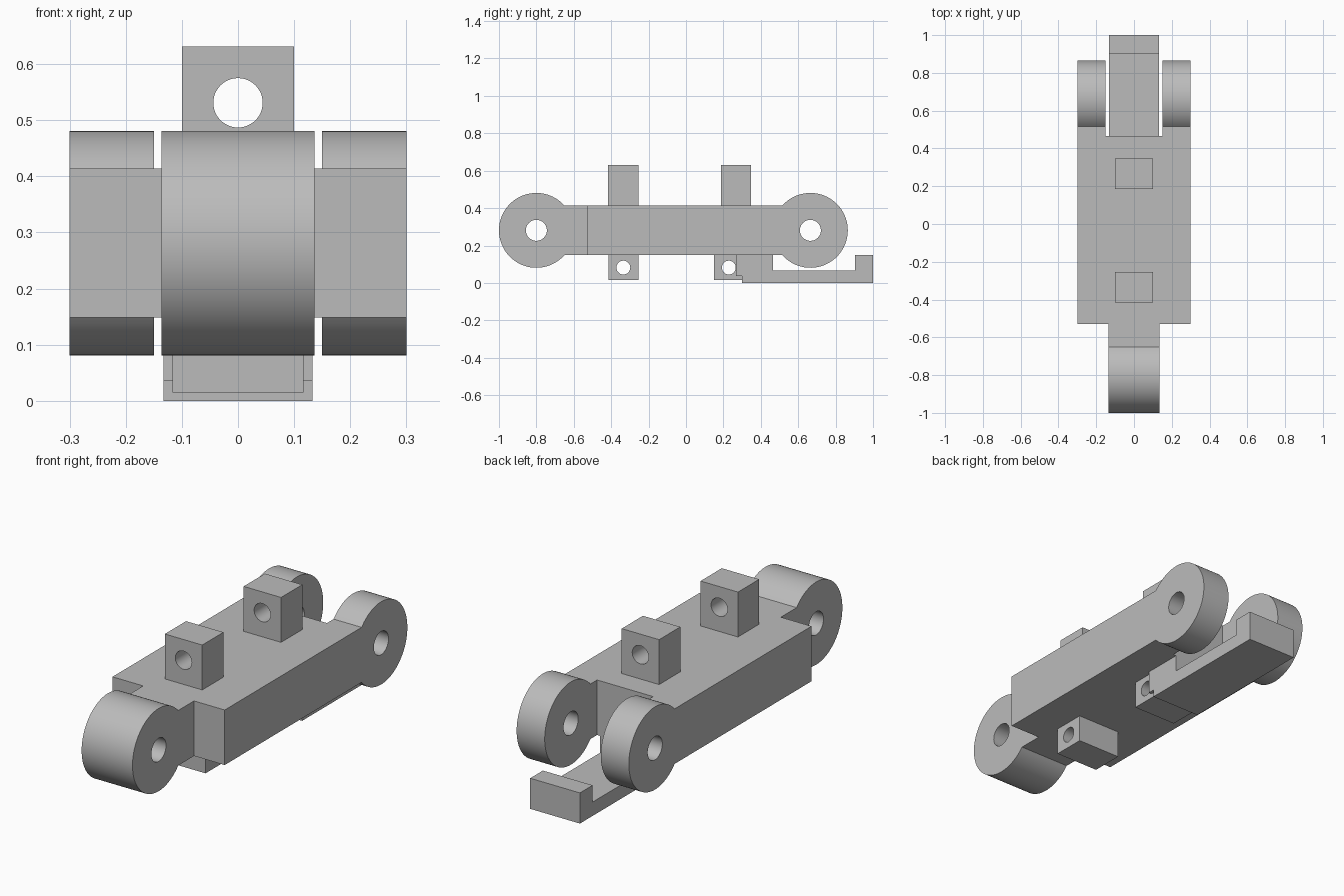
import bpy, bmesh, math
from mathutils import Matrix

cube = bpy.data.objects.get("Cube")
if cube:
    bpy.data.objects.remove(cube, do_unlink=True)

grey = bpy.data.materials.new("light_grey")
grey.use_nodes = True
colour = (0.5, 0.5, 0.5, 1)
grey.diffuse_color = colour
grey.node_tree.nodes["Principled BSDF"].inputs["Base Color"].default_value = colour


def make_object(name, bm):
    bmesh.ops.recalc_face_normals(bm, faces=bm.faces)
    mesh = bpy.data.meshes.new(name)
    bm.to_mesh(mesh)
    bm.free()
    mesh.materials.append(grey)
    obj = bpy.data.objects.new(name, mesh)
    bpy.context.collection.objects.link(obj)
    return obj


def extrude_side(name, points, half_width):
    """Extrude a (y, z) side profile symmetrically along x."""
    bm = bmesh.new()
    face = bm.faces.new([bm.verts.new((-half_width, y, z)) for y, z in points])
    geom = bmesh.ops.extrude_face_region(bm, geom=[face])["geom"]
    verts = [v for v in geom if isinstance(v, bmesh.types.BMVert)]
    bmesh.ops.translate(bm, verts=verts, vec=(2 * half_width, 0, 0))
    return make_object(name, bm)


def box(name, x0, x1, y0, y1, z0, z1):
    obj = extrude_side(name, [(y0, z0), (y1, z0), (y1, z1), (y0, z1)], (x1 - x0) / 2)
    obj.data.transform(Matrix.Translation(((x0 + x1) / 2, 0, 0)))
    return obj


def hole(axis, centre, radius, length):
    bm = bmesh.new()
    turn = Matrix.Rotation(math.pi / 2, 4, "Y" if axis == "X" else "X")
    bmesh.ops.create_cone(bm, cap_ends=True, segments=48, radius1=radius, radius2=radius,
                          depth=length, matrix=Matrix.Translation(centre) @ turn)
    return make_object("hole_cutter", bm)


def cut(obj, cutters):
    bpy.ops.object.select_all(action="DESELECT")
    bpy.context.view_layer.objects.active = obj
    obj.select_set(True)
    for cutter in cutters:
        cutter.hide_render = True
        mod = obj.modifiers.new("cut", "BOOLEAN")
        mod.operation, mod.solver, mod.object = "DIFFERENCE", "EXACT", cutter
        bpy.ops.object.modifier_apply(modifier=mod.name)
        bpy.data.objects.remove(cutter, do_unlink=True)
    bpy.ops.object.shade_smooth_by_angle(angle=math.radians(30))


# Link body: flat bar with a round eye at each end
FRONT, REAR, AXLE, EYE = -0.8, 0.665, 0.281, 0.2
BOTTOM, TOP = 0.148, 0.414
meet = math.asin((TOP - AXLE) / EYE)


def eye_arc(y, start, steps=72):
    sweep = 2 * (math.pi - meet)
    angles = [start + sweep * i / steps for i in range(steps + 1)]
    return [(y + EYE * math.cos(a), AXLE + EYE * math.sin(a)) for a in angles]


profile = eye_arc(FRONT, meet) + eye_arc(REAR, math.pi + meet)
body = extrude_side("link_body", profile, 0.3)
cut(body, [
    box("rear_slot_cutter", -0.15, 0.15, 0.465, 1.2, -0.2, 0.8),
    box("left_shoulder_cutter", 0.136, 0.5, -1.2, -0.53, -0.2, 0.8),
    box("right_shoulder_cutter", -0.5, -0.136, -1.2, -0.53, -0.2, 0.8),
    hole("X", (0, FRONT, AXLE), 0.056, 1),
    hole("X", (0, REAR, AXLE), 0.056, 1),
])

# Upper posts, drilled front to back
for name, y in (("front_post", -0.335), ("rear_post", 0.267)):
    post = box(name, -0.1, 0.1, y - 0.081, y + 0.081, TOP, 0.631)
    cut(post, [hole("Y", (0, y, 0.531), 0.044, 0.4)])

# Lower lugs, drilled side to side
for name, y, y1 in (("front_lug", -0.335, -0.255), ("rear_lug", 0.229, 0.31)):
    lug = box(name, -0.117, 0.117, y - 0.08, y1, 0.015, BOTTOM)
    cut(lug, [hole("X", (0, y, 0.082), 0.037, 1)])

# Hooked latch below the rear end
extrude_side("rear_latch", [
    (0.267, BOTTOM), (0.267, 0.036), (0.3, 0.036), (0.3, 0), (1, 0), (1, BOTTOM),
    (0.903, BOTTOM), (0.903, 0.067), (0.465, 0.067), (0.465, BOTTOM)], 0.133)
